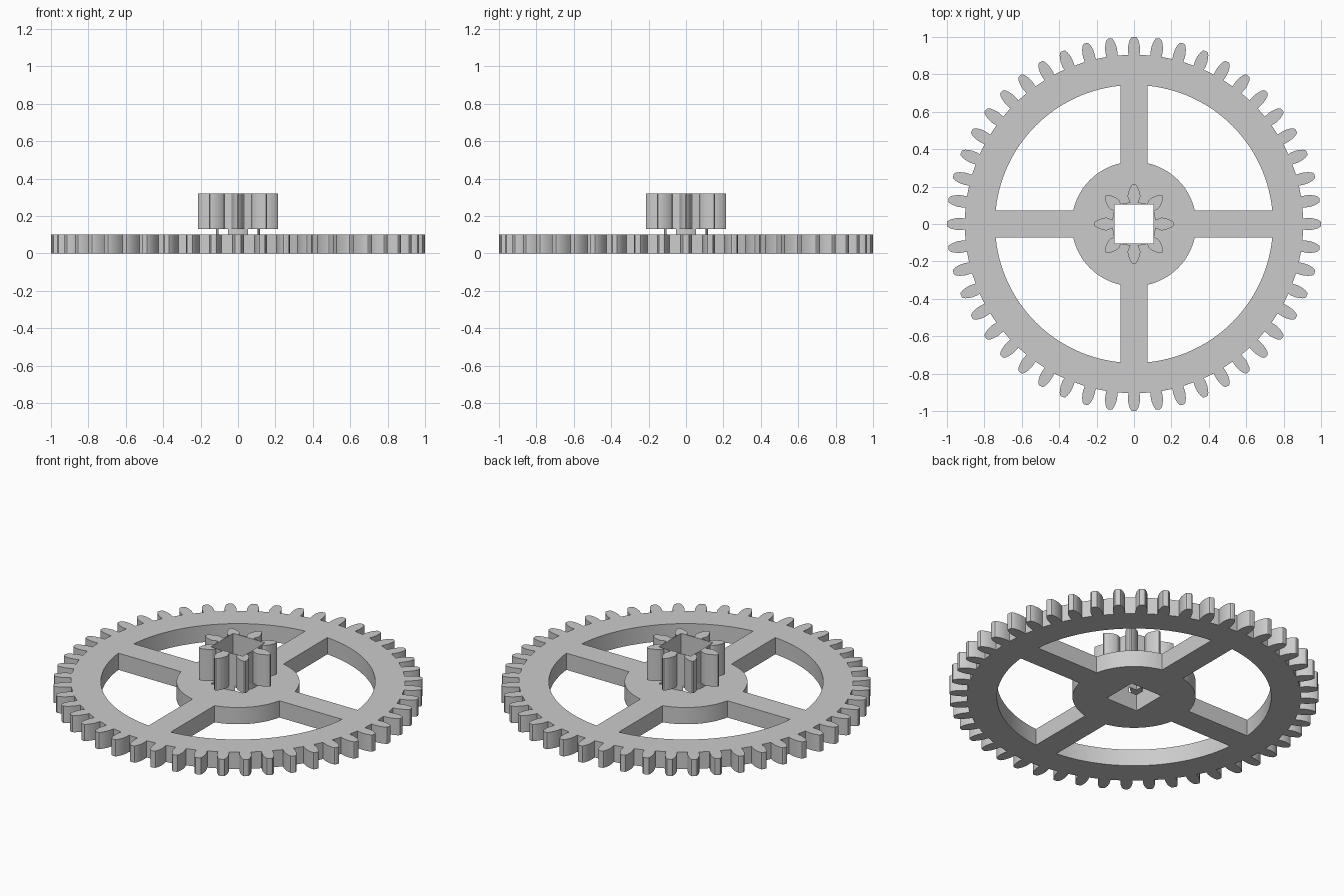
import bpy
from math import sin, cos, pi, asin, acos, radians

if "Cube" in bpy.data.objects:
    bpy.data.objects.remove(bpy.data.objects["Cube"], do_unlink=True)

HOLE = 0.105       # half width of the square shaft hole
SPOKE = 0.073      # half width of a spoke
HUB, RIM = 0.333, 0.743

grey = bpy.data.materials.new("plain grey")
grey.use_nodes = True
grey.diffuse_color = (0.6, 0.6, 0.6, 1)
grey.node_tree.nodes["Principled BSDF"].inputs["Base Color"].default_value = (0.6, 0.6, 0.6, 1)


def polar(r, a):
    return (r * cos(a), r * sin(a))


def arc(r, a0, a1, n):
    return [polar(r, a0 + (a1 - a0) * i / n) for i in range(n + 1)]


def turned(points, a):
    return [(x * cos(a) - y * sin(a), x * sin(a) + y * cos(a)) for x, y in points]


def gear_outline(teeth, flank):
    """Repeat one symmetric tooth, given as (radius, half width), round a circle."""
    side = [(r, asin(w / r)) for r, w in flank]
    tooth = [polar(r, -a) for r, a in side] + [polar(r, a) for r, a in reversed(side)]
    return [p for i in range(teeth) for p in turned(tooth, 2 * pi * i / teeth)]


def plate(name, loops, z0, z1):
    """Extrude closed outlines; inner loops become holes."""
    curve = bpy.data.curves.new(name, 'CURVE')
    curve.dimensions = '2D'
    curve.fill_mode = 'BOTH'
    curve.extrude = (z1 - z0) / 2
    for loop in loops:
        spline = curve.splines.new('POLY')
        spline.points.add(len(loop) - 1)
        for point, (x, y) in zip(spline.points, loop):
            point.co = (x, y, 0, 1)
        spline.use_cyclic_u = True
    obj = bpy.data.objects.new(name, curve)
    bpy.context.collection.objects.link(obj)
    obj.location.z = (z0 + z1) / 2
    bpy.ops.object.select_all(action='DESELECT')
    obj.select_set(True)
    bpy.context.view_layer.objects.active = obj
    bpy.ops.object.convert(target='MESH')
    obj = bpy.context.object
    obj.data.materials.clear()
    obj.data.materials.append(grey)
    bpy.ops.object.shade_smooth_by_angle(angle=radians(20))
    return obj


square = [(HOLE, HOLE), (-HOLE, HOLE), (-HOLE, -HOLE), (HOLE, -HOLE)]

# Spoked wheel with four windows between the spokes
inner, outer = asin(SPOKE / HUB), asin(SPOKE / RIM)
window = arc(RIM, outer, pi / 2 - outer, 24) + arc(HUB, pi / 2 - inner, inner, 16)
windows = [turned(window, k * pi / 2) for k in range(4)]
wheel_tooth = [(0.905, 0.03), (0.93, 0.032), (0.95, 0.031), (0.97, 0.027),
               (0.985, 0.022), (0.997, 0.015), (1.0, 0.008)]
plate("spoked_gear_wheel", [gear_outline(48, wheel_tooth), square] + windows, 0, 0.1)

# Collar left around the square hole: four thin slivers
COLLAR = 0.118
half = acos(HOLE / COLLAR)
sliver = arc(COLLAR, -half, half, 8)
plate("collar", [turned(sliver, k * pi / 2) for k in range(4)], 0.1, 0.13)

# Small pinion on top, its root kept just outside the square hole
pinion_tooth = [(0.118, 0.022), (0.135, 0.029), (0.15, 0.034), (0.165, 0.033),
                (0.18, 0.028), (0.195, 0.021), (0.208, 0.012), (0.215, 0.004)]
outline = []
for x, y in gear_outline(8, pinion_tooth):
    grow = max(1, (HOLE + 0.0015) / max(abs(x), abs(y)))
    outline.append((x * grow, y * grow))
plate("pinion", [outline, square], 0.13, 0.32)
